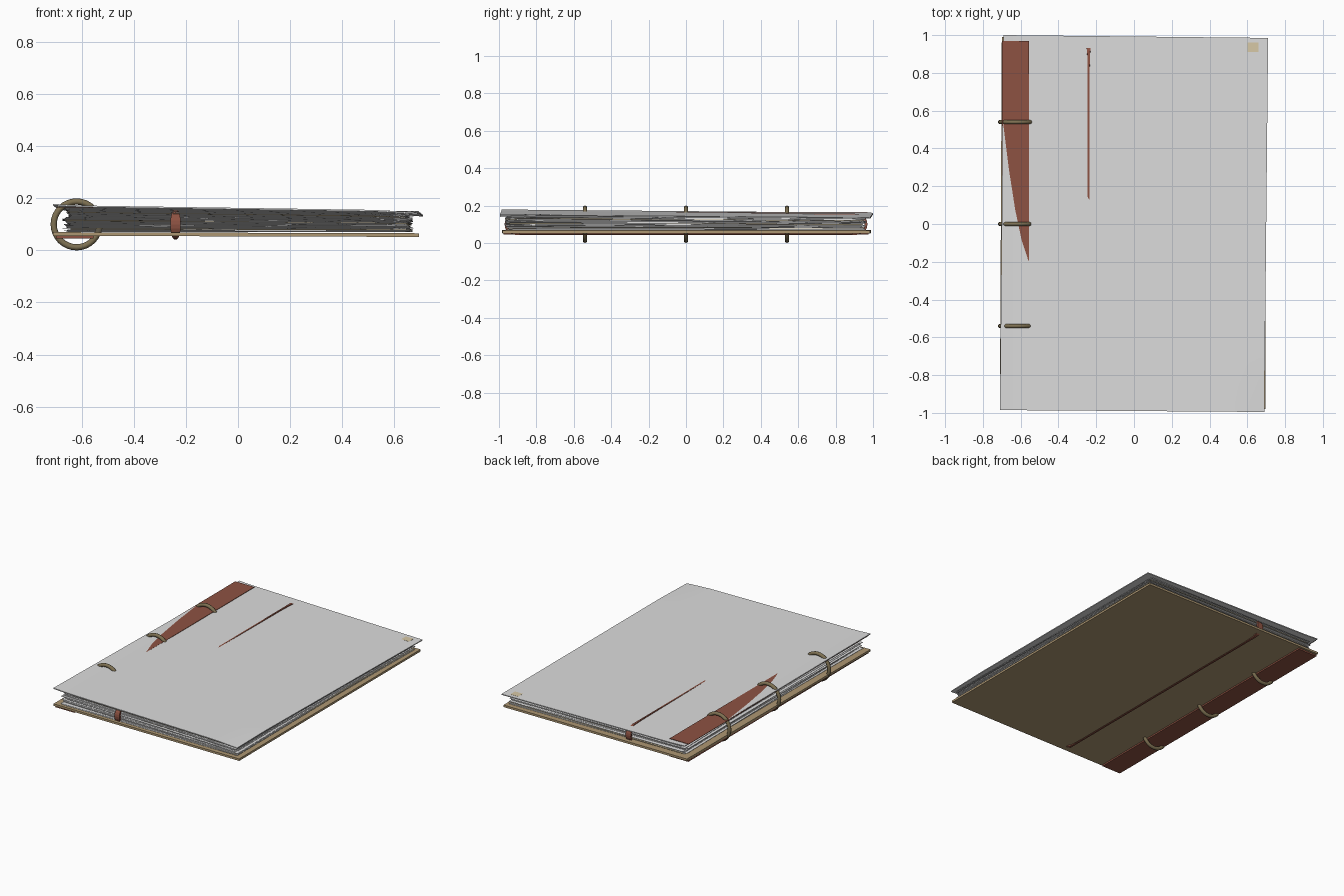
import bpy, bmesh, math, random
from mathutils import Vector

random.seed(4)
if "Cube" in bpy.data.objects:
    bpy.data.objects.remove(bpy.data.objects["Cube"])


def material(name, color):
    m = bpy.data.materials.new(name)
    m.use_nodes = True
    m.diffuse_color = (*color, 1)
    m.node_tree.nodes["Principled BSDF"].inputs["Base Color"].default_value = (*color, 1)
    return m


PAPER = material("pale paper", (0.72, 0.72, 0.72))
CREAM = material("cream paper", (0.68, 0.58, 0.38))
TAN = material("tan board", (0.42, 0.31, 0.17))
RED = material("red leather", (0.27, 0.085, 0.055))
BRASS = material("dull brass", (0.21, 0.165, 0.085))


def finish(name, bm, mat, smooth=False):
    bmesh.ops.recalc_face_normals(bm, faces=bm.faces)
    me = bpy.data.meshes.new(name)
    bm.to_mesh(me)
    bm.free()
    me.materials.append(mat)
    ob = bpy.data.objects.new(name, me)
    bpy.context.collection.objects.link(ob)
    if smooth:
        for p in me.polygons:
            p.use_smooth = True
    return ob


def top_height(x, y):
    """Gentle slope of the uppermost sheet, raised along the spine."""
    z = 0.1655 - 0.008 * (y + 0.2) - 0.015 * (x + 0.555)
    z += 0.2 * max(0, -0.555 - x) ** 2
    return z - 0.15 * max(0, x - 0.52) * max(0, -y - 0.7)


def sheet(name, corners, height, thick, mat, cuts=(14, 18)):
    """Thin slab over four corners (LF, RF, RB, LB), hanging below height(x, y)."""
    lf, rf, rb, lb = (Vector(c) for c in corners)
    bm = bmesh.new()
    bmesh.ops.create_grid(bm, x_segments=cuts[0], y_segments=cuts[1], size=0.5)
    for v in bm.verts:
        p = lf.lerp(rf, v.co.x + 0.5).lerp(lb.lerp(rb, v.co.x + 0.5), v.co.y + 0.5)
        v.co = (p.x, p.y, height(p.x, p.y))
    extruded = bmesh.ops.extrude_face_region(bm, geom=bm.faces[:])["geom"]
    for v in extruded:
        if isinstance(v, bmesh.types.BMVert):
            v.co.z -= thick
    ob = finish(name, bm, mat)
    ob.select_set(True)
    bpy.context.view_layer.objects.active = ob
    bpy.ops.object.shade_smooth_by_angle(angle=math.radians(35))
    ob.select_set(False)


def box(name, x0, x1, y0, y1, z0, z1, mat):
    bm = bmesh.new()
    bmesh.ops.create_cube(bm, size=1)
    for v in bm.verts:
        v.co = (x1 if v.co.x > 0 else x0, y1 if v.co.y > 0 else y0, z1 if v.co.z > 0 else z0)
    return finish(name, bm, mat)


# Covers
sheet("front_cover", [(-0.71, -0.985), (0.69, -0.995), (0.71, 0.985), (-0.69, 1.0)],
      top_height, 0.006, PAPER, (40, 40))
sheet("back_cover", [(-0.71, -0.985), (0.695, -0.98), (0.695, 0.985), (-0.70, 0.99)],
      lambda x, y: 0.068 - 0.003 * x, 0.014, TAN, (2, 2))

# Loose stack of uneven, slightly wavy pages
COUNT = 24
for i in range(COUNT):
    t = i / (COUNT - 1)
    phase, wave = random.uniform(0, 6), random.uniform(2, 5)

    def height(x, y, t=t, phase=phase, wave=wave):
        ripple = 0.0022 * math.sin(wave * x + phase) * math.cos(wave * y + phase)
        return 0.072 * (1 - t) + (top_height(x, y) - 0.009) * t + ripple * math.sin(math.pi * t)

    def jitter():
        return random.uniform(-0.02, 0.015)

    corners = [(-0.655 + jitter(), -0.95 + jitter()), (0.66 + jitter(), -0.95 + jitter()),
               (0.66 + jitter(), 0.95 + jitter()), (-0.655 + jitter(), 0.95 + jitter())]
    sheet(f"page_{i + 1}", corners, height, 0.0018, CREAM if i % 8 == 3 else PAPER)

# Binding strips along the spine
box("top_binding_strip", -0.70, -0.555, -0.97, 0.97, 0.1625, 0.1655, RED)
box("bottom_binding_strip", -0.70, -0.555, -0.975, 0.975, 0.045, 0.055, RED)

# Corner fleck on the front cover
fleck_z = top_height(0.62, 0.92)
box("corner_fleck", 0.60, 0.66, 0.91, 0.96, fleck_z - 0.004, fleck_z + 0.0006, CREAM)

# Closed strap: a thin loop, widest halfway down each end
outline = []
for side in (1, -1):
    for k in range(13):
        a = math.pi / 2 - math.pi * k / 12
        s = math.sin(a)
        y = 0.82 + 0.15 * max(0, math.cos(a)) ** 0.35
        outline.append((side * y, 0.1 + (0.0581 if side * s > 0 else 0.058) * side * s))
bm = bmesh.new()
rings = []
for y, z in outline:
    half = 0.003 + 0.017 * math.sqrt(max(0, 1 - ((z - 0.1) / 0.0585) ** 2))
    inner_y, inner_z = y * 0.985, 0.1 + (z - 0.1) * 0.9
    rings.append([bm.verts.new((-0.24 + dx, py, pz)) for dx, py, pz in
                  ((-half, y, z), (half, y, z), (half, inner_y, inner_z), (-half, inner_y, inner_z))])
for a, b in zip(rings, rings[1:] + rings[:1]):
    for j in range(4):
        bm.faces.new((a[j], a[(j + 1) % 4], b[(j + 1) % 4], b[j]))
finish("strap", bm, RED)

# Binder rings
for label, y in (("front", -0.54), ("middle", 0.0), ("rear", 0.54)):
    bpy.ops.mesh.primitive_torus_add(location=(-0.62, y, 0.1), rotation=(math.pi / 2, 0, 0),
                                     major_segments=32, minor_segments=10,
                                     major_radius=0.088, minor_radius=0.012)
    ring = bpy.context.object
    ring.name = f"{label}_binder_ring"
    ring.data.materials.append(BRASS)
    bpy.ops.object.shade_smooth()
    ring.select_set(False)
